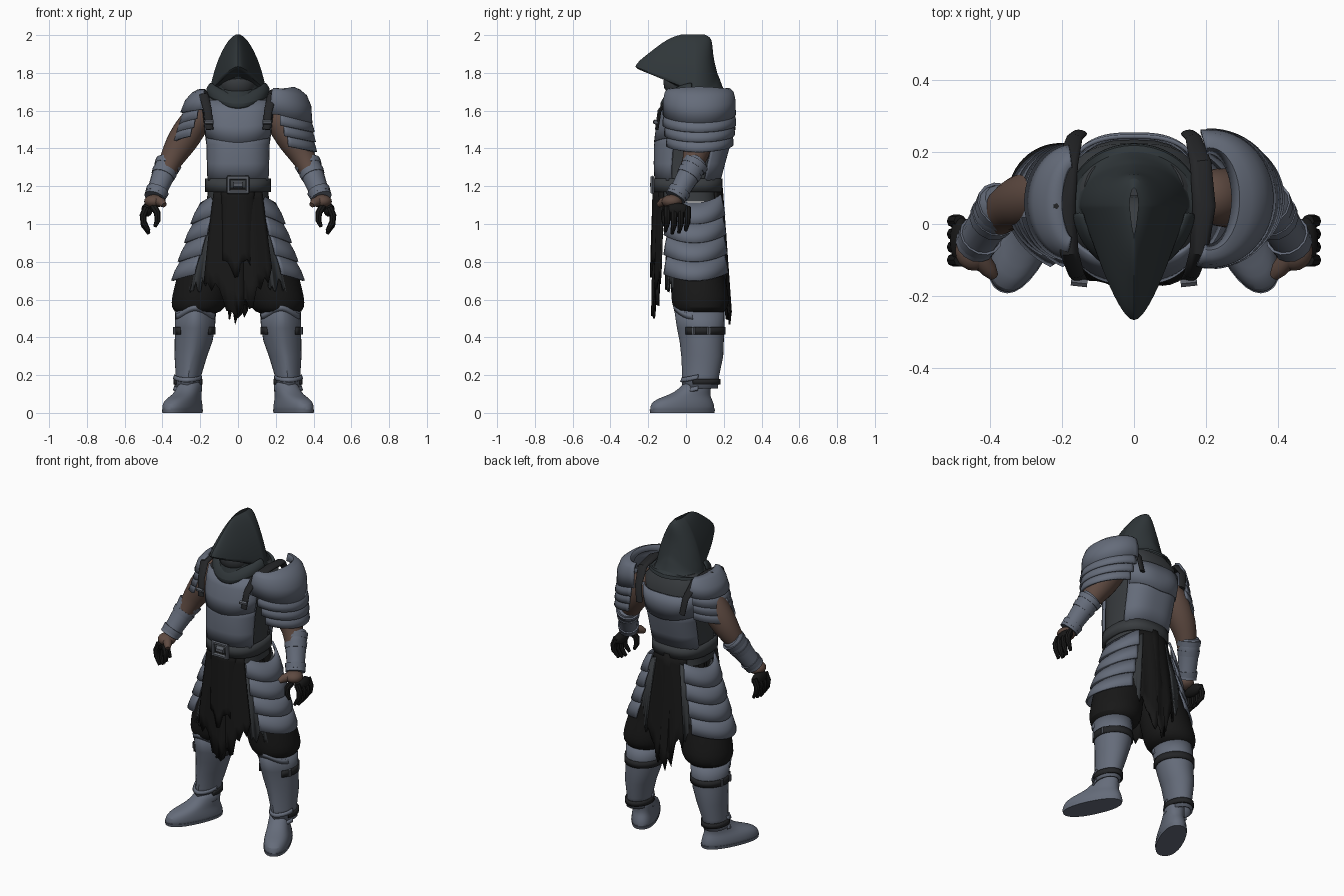
import bpy, bmesh, math, random
from math import sin, cos, radians, pi
from mathutils import Vector, Matrix

random.seed(4)
if "Cube" in bpy.data.objects:
    bpy.data.objects.remove(bpy.data.objects["Cube"])
parts = []


def material(name, r, g, b):
    m = bpy.data.materials.new(name)
    m.use_nodes = True
    m.diffuse_color = (r, g, b, 1)
    m.node_tree.nodes["Principled BSDF"].inputs["Base Color"].default_value = (r, g, b, 1)
    return m


STEEL = material("blue grey steel", .13, .15, .195)
HOOD = material("hood cloth", .029, .037, .041)
CHARCOAL = material("charcoal cloth", .041, .046, .051)
BLACK = material("black cloth", .009, .009, .009)
STRAP = material("dark leather", .018, .019, .021)
SKIN = material("brown skin", .11, .067, .052)
BUCKLE = material("buckle grey", .1, .11, .13)


def surface(name, mat, rows, closed=False, thick=0, sub=0, caps=False):
    """Skin a list of point rows with quads."""
    bm = bmesh.new()
    grid = [[bm.verts.new(p) for p in row] for row in rows]
    n = len(rows[0])
    for a, b in zip(grid, grid[1:]):
        for i in range(n if closed else n - 1):
            j = (i + 1) % n
            bm.faces.new((a[i], a[j], b[j], b[i]))
    if caps:
        bm.faces.new(grid[0])
        bm.faces.new(grid[-1])
    bmesh.ops.recalc_face_normals(bm, faces=bm.faces)
    me = bpy.data.meshes.new(name)
    bm.to_mesh(me)
    bm.free()
    me.materials.append(mat)
    ob = bpy.data.objects.new(name, me)
    bpy.context.collection.objects.link(ob)
    if thick:
        mod = ob.modifiers.new("thickness", 'SOLIDIFY')
        mod.thickness, mod.offset = thick, 0
    if sub:
        ob.modifiers.new("smooth", 'SUBSURF').levels = sub
        ob.modifiers["smooth"].render_levels = sub
    parts.append(ob)
    return ob


def power(v, p):
    return math.copysign(abs(v) ** p, v)


def shell(name, mat, rows, a0=0, a1=360, s=1, n=28, p=1, dz=None, M=None, ridge=0, **kw):
    """Elliptical rows (cx, cy, z, rx, ry); angle 0 is the front, 90 the outer side."""
    closed = a1 - a0 == 360
    out = []
    for k, (cx, cy, z, rx, ry) in enumerate(rows):
        row = []
        for i in range(n if closed else n + 1):
            t = radians(a0 + (a1 - a0) * i / n)
            h = dz(k / (len(rows) - 1), t) if dz else 0
            crease = ridge * max(0, 1 - 1.4 * abs(sin(t))) if cos(t) > 0 else 0
            v = Vector((cx + rx * power(sin(t), p), cy - ry * power(cos(t), p) - crease, z + h))
            v = M @ v if M else v
            row.append((s * v.x, v.y, v.z))
        out.append(row)
    return surface(name, mat, out, closed, **kw)


def tube(name, mat, pts, s=1, n=14, ref=(0, 0, -1), flat=1, **kw):
    """Round or flattened tube through (x, y, z, radius)."""
    P = [Vector(q[:3]) for q in pts]
    out = []
    for i, q in enumerate(pts):
        d = P[min(i + 1, len(P) - 1)] - P[max(i - 1, 0)]
        rot = Vector(ref).rotation_difference(d)
        row = []
        for j in range(n):
            a = 2 * pi * j / n
            off = Vector((cos(a), sin(a), 0)) if ref[2] else Vector((cos(a), 0, sin(a) * flat))
            v = P[i] + rot @ (off * q[3])
            row.append((s * v.x, v.y, v.z))
        out.append(row)
    return surface(name, mat, out, True, caps=True, **kw)


def ball(name, mat, c, r):
    rows = [(c[0], c[1], c[2] + r[2] * cos(a), r[0] * sin(a), r[1] * sin(a))
            for a in [pi * (k + .15) / 10.3 for k in range(11)]]
    shell(name, mat, rows, n=20, caps=True)


# Torso and cuirass
shell("torso", CHARCOAL, [(0, .015, 1.12, .165, .15), (0, .01, 1.25, .155, .155), (0, .035, 1.4, .165, .185),
      (0, .05, 1.55, .185, .185), (0, .06, 1.64, .195, .165), (0, .07, 1.7, .14, .12)], p=.75, caps=True)
lower = [(0, .01, 1.23, .167, .167), (0, .02, 1.32, .17, .181), (0, .035, 1.42, .173, .194), (0, .048, 1.5, .18, .195)]
upper = [(0, .04, 1.44, .182, .2), (0, .05, 1.52, .19, .199), (0, .058, 1.59, .195, .185), (0, .06, 1.655, .19, .16)]
for label, mid in (("front", 0), ("back", 180)):
    shell(label + "_waist_plate", STEEL, lower, mid - 66, mid + 66, p=.72, thick=.012, ridge=.004)
    shell(label + "_chest_plate", STEEL, upper if mid == 0 else upper[:3], mid - 62, mid + 62, p=.72, thick=.012,
          ridge=.004, dz=lambda v, t: (.03 * abs(sin(t)) - .01) * (1 - v))

# Belt with buckle
shell("belt", CHARCOAL, [(0, .01, z, .168, .175) for z in (1.17, 1.24)], p=.8, thick=.016)
for z in (1.245, 1.17):
    tube("buckle_bar", BUCKLE, [(-.055, -.178, z, .011), (.055, -.178, z, .011)], n=6)
for x in (-.05, .05):
    tube("buckle_side", BUCKLE, [(x, -.178, 1.25, .011), (x, -.178, 1.165, .011)], n=6)
tube("buckle_pin", BUCKLE, [(-.025, -.175, 1.207, .018), (.025, -.175, 1.207, .018)], n=6)

# Pointed hood with a deep brim, draping onto the shoulders
hood = [(2.002, -.03, .1, .012, 0), (1.99, -.075, .13, .035, 0), (1.96, -.13, .14, .067, .01),
        (1.91, -.195, .143, .102, .03), (1.87, -.25, .152, .127, .06), (1.832, -.285, .165, .148, .11),
        (1.82, -.25, .17, .15, .115), (1.79, -.1, .182, .152, .1), (1.715, -.1, .2, .175, .035),
        (1.67, -.12, .222, .192, -.015), (1.645, -.12, .225, .19, -.02)]
rows = []
for z, yf, yb, rx, drop in hood:
    row = []
    for i in range(40):
        t = 2 * pi * i / 40
        a = abs(sin(t))
        sharp = 1.55 if z > 1.8 else 2
        y = .05 + (yf - .05) * (1 - a ** sharp) if cos(t) > 0 else .05 - (yb - .05) * cos(t)
        row.append((rx * sin(t), y, z - drop * a ** 1.3 + (max(drop, 0) * .25 * cos(t) if cos(t) < 0 else 0)
                    + (.035 * -cos(t) if cos(t) < 0 and z < 1.7 else 0)))
    rows.append(row)
surface("hood", HOOD, rows, True, sub=1)
shell("cowl_fold", HOOD, [(0, .045, 1.75, .14, .13), (0, .045, 1.72, .165, .16), (0, .045, 1.69, .165, .178),
      (0, .045, 1.665, .14, .172)], -85, 85, sub=1, thick=.015, dz=lambda v, t: -.055 * max(cos(t), 0) ** 2)
ball("face_mask", CHARCOAL, (0, -.02, 1.75), (.1, .1, .095))

# Large left pauldron, open at the top
slope = lambda v, t: -.045 * max(sin(t), 0) * v - .02 * cos(t) ** 2 * (1 - v)
shell("left_pauldron_cap", STEEL, [(.21, .07, 1.70, .065, .13), (.21, .07, 1.73, .085, .145), (.21, .07, 1.725, .115, .16),
      (.21, .07, 1.705, .15, .177), (.21, .07, 1.66, .172, .186), (.21, .07, 1.58, .178, .188)], -12, 188,
      thick=.012, dz=slope)
for k in range(3):
    z, r = 1.6 - .052 * k, .167 + .006 * k
    shell("left_pauldron_plate", STEEL, [(.21, .07, z, r, .178 - .006 * k), (.21, .07, z - .045, r + .016, .188 - .006 * k),
          (.21, .07, z - .075, r + .024, .19 - .007 * k)], 4 + 6 * k, 182 - 4 * k, thick=.012,
          dz=lambda v, t: -.04 * max(sin(t), 0))
# Smaller right pauldron
shell("right_pauldron_cap", STEEL, [(.17, .06, 1.71, .03, .1), (.17, .06, 1.698, .07, .13), (.17, .06, 1.665, .105, .15),
      (.17, .06, 1.61, .13, .16)], 8, 175, s=-1, thick=.012, dz=lambda v, t: -.02 * sin(t) * v)
for k in range(3):
    z, r = 1.635 - .045 * k, .112 + .018 * k
    shell("right_pauldron_plate", STEEL, [(.17, .06, z, r, .15), (.17, .06, z - .065, r + .03, .162)],
          20 + 4 * k, 168, s=-1, thick=.012, dz=lambda v, t: -.035 * sin(t) - .015 * v * sin(t) ** 8)

for s, side in ((1, "left_"), (-1, "right_")):
    # Shoulder straps
    tube(side + "shoulder_strap", STRAP, [(.15, -.155, 1.5, .02), (.16, -.14, 1.6, .022), (.18, -.08, 1.68, .026),
         (.195, .05, 1.7, .032), (.185, .17, 1.685, .03), (.165, .24, 1.6, .022), (.15, .253, 1.5, .02)],
         s, ref=(0, 1, 0), flat=.45)
    tube(side + "strap_clasp", BUCKLE, [(.13, -.165, 1.54, .012), (.175, -.16, 1.54, .012)], s, n=6)

    # Arm, bracer and hand
    tube(side + "arm", SKIN, [(.17, .07, 1.6, .05), (.21, .075, 1.565, .08), (.25, .075, 1.51, .085), (.295, .065, 1.44, .085),
         (.335, .055, 1.375, .072), (.375, .03, 1.3, .055), (.44, -.06, 1.13, .036)], s, sub=1)
    tube(side + "bracer", STEEL, [(.362, .062, 1.335, .056), (.37, .05, 1.32, .067), (.387, .026, 1.28, .063),
         (.422, -.025, 1.19, .054), (.441, -.056, 1.14, .058)], s)
    for c, r in (((.373, .045, 1.31), .072), ((.393, .017, 1.265), .067), ((.431, -.04, 1.165), .062)):
        d = Vector((.009, -.013, -.021)) * .6
        a, b = Vector(c) - d, Vector(c) + d
        tube(side + "bracer_rim", STEEL, [(*a, r), (*b, r - .004)], s)
    ball(side + "palm", SKIN, (s * .445, -.075, 1.12), (.052, .055, .036))
    tube(side + "thumb_base", SKIN, [(.44, -.08, 1.125, .03), (.405, -.125, 1.115, .024), (.39, -.145, 1.1, .014)], s)
    ball(side + "glove", BLACK, (s * .482, -.045, 1.075), (.03, .068, .036))
    for k in range(4):
        y = -.1 + .036 * k
        drop = .012 * abs(k - 1.3)
        tube(side + "finger", BLACK, [(.484, y, 1.09, .018), (.503, y, 1.045, .018), (.499, y, .99 + drop, .016),
             (.472, y - .01, .945 + drop, .009)], s, n=8)
    tube(side + "thumb", BLACK, [(.45, -.1, 1.095, .02), (.428, -.115, 1.06, .018), (.425, -.115, 1.02, .016),
         (.44, -.11, .985, .009)], s, n=8)

    # Layered hip plates over ragged cloth
    hang = lambda v, t: -.06 * max(sin(t), 0) ** 1.5
    for k in range(4):
        z, r, q = 1.17 - .1 * k, .135 + .034 * k, .148 + .009 * k
        shell(side + "hip_plate", STEEL, [(.06, .045, z, r, q), (.06, .045, z - .06, r + .033, q + .014),
              (.06, .045, z - .11, r + .052, q + .023)], 24 + 4 * k, 158 - 2 * k, s, thick=.011, dz=hang)
    jag = [random.uniform(-.06, .03) for _ in range(61)]
    shell(side + "ragged_cloth", CHARCOAL, [(.05, .045, 1.15, .12, .14), (.05, .045, .95, .205, .158),
          (.06, .045, .72, .25, .168)], 24, 164, s, n=60, thick=.008,
          dz=lambda v, t: hang(v, t) + (jag[int((math.degrees(t) - 24) / 140 * 60 + .5)] if v == 1 else 0))

    # Baggy trousers
    shell(side + "trouser_leg", BLACK, [(.11, .04, 1.0, .11, .13), (.15, .05, .82, .145, .14), (.18, .065, .7, .15, .145),
          (.2, .075, .61, .152, .155), (.21, .077, .555, .145, .148), (.22, .075, .515, .1, .115)], s=s, sub=1, caps=True)

    # Greaves, ankle rims and straps
    greave = [(.225, .075, .535, .103, .122), (.228, .085, .45, .1, .113), (.235, .09, .38, .094, .104),
              (.25, .093, .3, .08, .098), (.262, .085, .2, .062, .085), (.27, .08, .13, .062, .083)]
    shell(side + "greave", STEEL, greave, s=s, n=32, thick=.012, ridge=.014,
          dz=lambda v, t: .045 * max(cos(t), 0) ** 4 * (v == 0))
    shell(side + "knee_rim", STEEL, [(.225, .075, .525, .108, .126), (.227, .079, .495, .106, .122)], -70, 70, s,
          thick=.01, ridge=.014, dz=lambda v, t: .045 * max(cos(t), 0) ** 4)
    shell(side + "calf_strap", STRAP, [(.23, .085, z, .106, .119) for z in (.455, .415)], 45, 315, s, thick=.012)
    shell(side + "ankle_strap", STRAP, [(.265, .083, z, .071, .093) for z in (.18, .15)], 60, 300, s, thick=.012)
    for z in (.205, .145):
        shell(side + "ankle_rim", STEEL, [(.265, .082, z, .069, .093), (.268, .079, z - .022, .073, .097)], -80, 80, s,
              thick=.01, ridge=.008, dz=lambda v, t: -.02 * max(cos(t), 0))
    for y in (.04, .12):
        tube(side + "strap_buckle", BUCKLE, [(.334, y, .455, .01), (.334, y, .415, .01)], s, n=6)

    # Boot turned outwards
    M = Matrix.Translation((.275, .01, 0)) @ Matrix.Rotation(radians(25), 4, 'Z')
    shell(side + "boot", STEEL, [(.005, -.035, 0, .07, .176), (.005, -.035, .015, .077, .186), (.005, -.035, .05, .075, .18),
          (.003, -.022, .075, .068, .155), (0, .01, .095, .062, .115), (0, .045, .13, .06, .082), (0, .065, .18, .055, .076)],
          s=s, p=.88, M=M, sub=1, caps=True)
    shell(side + "boot_sole", STEEL, [(.005, -.035, 0, .074, .182), (.005, -.035, .018, .077, .186)], s=s, p=.88, M=M,
          caps=True)


# Ragged tabards, front and back
def tabard(name, w0, w1, y0, y1, z1, tail, cols=18):
    rows = []
    hem = [-tail * (1 - abs(2 * c / cols - 1)) ** .8 + random.uniform(-.06, .04) for c in range(cols + 1)]
    for r in range(9):
        v = r / 8
        row = []
        for c in range(cols + 1):
            u = 2 * c / cols - 1
            bulge = .035 * u * u * (1 if y0 < 0 else -1) + .005 * sin(u * 9) * v
            row.append((u * (w0 + (w1 - w0) * v), y0 + (y1 - y0) * v + bulge,
                        1.19 + (z1 - 1.19) * v + hem[c] * v ** 3))
        rows.append(row)
    surface(name, BLACK, rows, thick=.01)


tabard("front_tabard", .125, .18, -.155, -.17, .74, .2)
tabard("front_tabard_overlay", .09, .085, -.172, -.183, .8, .04, 10)
tabard("front_tabard_tail", .04, .045, -.165, -.18, .6, .08, 6)
tabard("back_tabard", .11, .15, .185, .228, .74, .22)
tabard("back_tabard_tail", .06, .06, .19, .236, .58, .08, 8)

# Smooth shading with sharp edges kept
bpy.ops.object.select_all(action='DESELECT')
for ob in parts:
    ob.select_set(True)
bpy.context.view_layer.objects.active = parts[0]
bpy.ops.object.shade_smooth_by_angle(angle=radians(40))
